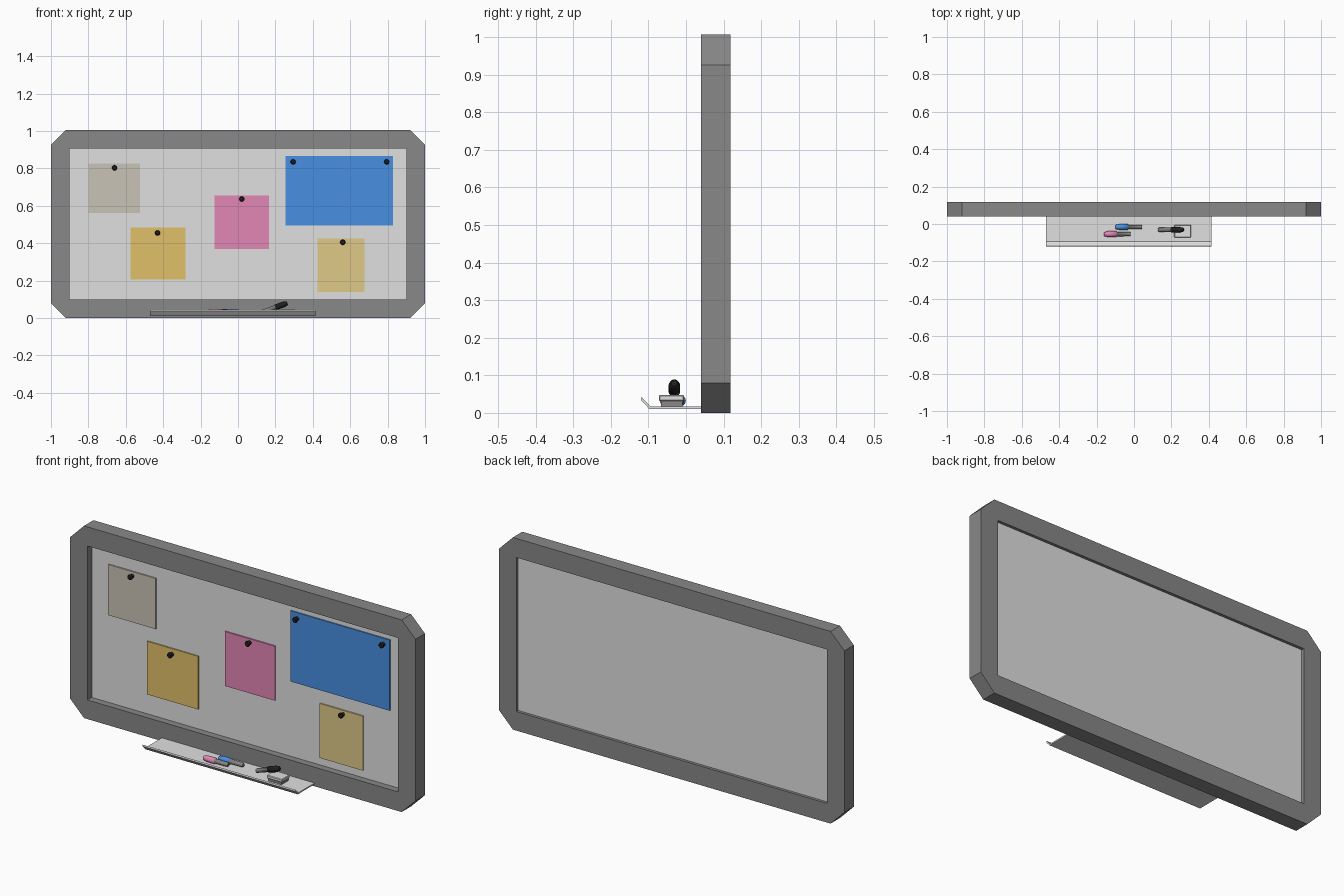
import bpy, bmesh, math
from mathutils import Matrix, Vector

if "Cube" in bpy.data.objects:
    bpy.data.objects.remove(bpy.data.objects["Cube"])


def material(name, r, g, b):
    # sRGB 0-255 to linear
    m = bpy.data.materials.new(name)
    lin = [((c / 255 + 0.055) / 1.055) ** 2.4 for c in (r, g, b)]
    m.diffuse_color = (*lin, 1)
    m.use_nodes = True
    m.node_tree.nodes["Principled BSDF"].inputs["Base Color"].default_value = m.diffuse_color
    return m


GREY = material("frame_grey", 136, 136, 136)
WHITE = material("board_white", 224, 224, 224)
BLUE = material("blue", 72, 144, 226)
PINK = material("pink", 226, 134, 180)
YELLOW = material("yellow", 224, 192, 104)
PALE = material("pale_yellow", 224, 202, 136)
BEIGE = material("beige", 202, 196, 182)
BLACK = material("black", 32, 32, 32)


def finish(bm, name, *mats):
    bmesh.ops.recalc_face_normals(bm, faces=bm.faces)
    me = bpy.data.meshes.new(name)
    bm.to_mesh(me)
    bm.free()
    for m in mats:
        me.materials.append(m)
    ob = bpy.data.objects.new(name, me)
    bpy.context.collection.objects.link(ob)
    return ob


def box(name, mat, x0, x1, y0, y1, z0, z1, bevel=0):
    bm = bmesh.new()
    bmesh.ops.create_cube(bm, size=1)
    for v in bm.verts:
        v.co = Vector(((x0 + x1) / 2 + v.co.x * (x1 - x0),
                       (y0 + y1) / 2 + v.co.y * (y1 - y0),
                       (z0 + z1) / 2 + v.co.z * (z1 - z0)))
    if bevel:
        bmesh.ops.bevel(bm, geom=bm.edges[:], offset=bevel, segments=1, affect='EDGES')
    return finish(bm, name, mat)


def lathe(name, profile, mats, matrix, split=None, n=16):
    """Revolve (position, radius) pairs about local x; past split use material 1."""
    bm = bmesh.new()
    rings = [[bm.verts.new((p, r * math.cos(2 * math.pi * i / n), r * math.sin(2 * math.pi * i / n)))
              for i in range(n)] for p, r in profile]
    for a, b in zip(rings, rings[1:]):
        for i in range(n):
            f = bm.faces.new((a[i], a[(i + 1) % n], b[(i + 1) % n], b[i]))
            f.smooth = True
    bm.faces.new(rings[0])
    bm.faces.new(rings[-1])
    if split is not None:
        for f in bm.faces:
            f.material_index = int(f.calc_center_median().x > split)
    for e in bm.edges:
        if len(e.link_faces) == 2 and e.calc_face_angle(0) > math.radians(35):
            e.smooth = False
    bm.transform(matrix)
    return finish(bm, name, *mats)


# frame: chamfered outer outline bridged to a rectangular opening, front to back
TOP = 1.006
outer = [(-.92, 0), (.92, 0), (1, .08), (1, TOP - .08),
         (.92, TOP), (-.92, TOP), (-1, TOP - .08), (-1, .08)]
inner = [(math.copysign(.9, x), .1 if z < .5 else .906) for x, z in outer]
bm = bmesh.new()
loops = [[bm.verts.new((x, y, z)) for x, z in pts]
         for pts, y in ((outer, .04), (outer, .118), (inner, .118), (inner, .04))]
for k in range(4):
    a, b = loops[k], loops[(k + 1) % 4]
    for i in range(8):
        j = (i + 1) % 8
        bm.faces.new((a[i], a[j], b[j], b[i]))
bmesh.ops.remove_doubles(bm, verts=bm.verts[:], dist=1e-5)
finish(bm, "frame", GREY)

# writing surface
box("board", WHITE, -.9, .9, .076, .103, .1, .906)

# paper notes
for name, mat, x0, x1, z0, z1 in (
        ("beige_note", BEIGE, -.80, -.525, .56, .825),
        ("yellow_note", YELLOW, -.575, -.28, .205, .483),
        ("pink_note", PINK, -.125, .165, .37, .655),
        ("blue_sheet", BLUE, .255, .83, .495, .865),
        ("pale_note", PALE, .425, .675, .14, .425)):
    box(name, mat, x0, x1, .069, .0775, z0, z1)

# push pins, pointing forward from the notes
pin = [(0, .010), (.004, .010), (.006, .007), (.014, .008), (.018, .014), (.023, .014), (.026, .010)]
for i, (x, z) in enumerate(((-.66, .803), (-.43, .455), (.02, .636),
                            (.295, .835), (.795, .835), (.56, .405))):
    lathe(f"pin_{i + 1}", pin, [BLACK],
          Matrix.Translation((x, .070, z)) @ Matrix.Rotation(-math.pi / 2, 4, 'Z'))

# pen tray with upturned lip, profile in y-z swept along x
profile = [(.042, .010), (-.097, .010), (-.120, .034), (-.118, .042), (-.094, .017), (.042, .017)]
bm = bmesh.new()
face = bm.faces.new([bm.verts.new((-.47, y, z)) for y, z in profile])
ext = bmesh.ops.extrude_face_region(bm, geom=[face])["geom"]
bmesh.ops.translate(bm, vec=(.885, 0, 0), verts=[g for g in ext if isinstance(g, bmesh.types.BMVert)])
bm.faces.new([v for v in face.verts]) if not face.is_valid else None
finish(bm, "pen_tray", WHITE)

# eraser: felt pad under a light body
box("eraser_felt", GREY, .222, .298, -.066, -.009, .017, .031)
box("eraser_body", WHITE, .215, .305, -.072, -.005, .031, .048, .003)

# markers: grey barrel, coloured cap with a narrower end
pen = [(0, .009), (.004, .011), (.074, .012), (.0745, .0155), (.122, .0155),
       (.128, .013), (.138, .012), (.142, .008)]


def marker(name, mat, tail, flip, tilt):
    m = Matrix.Translation(tail) @ Matrix.Rotation(-tilt, 4, 'Y')
    if flip:
        m = m @ Matrix.Rotation(math.pi, 4, 'Z')
    lathe(name, pen, [GREY, mat], m, split=.074)


marker("pink_marker", PINK, (-.018, -.054, .0325), True, 0)
marker("blue_marker", BLUE, (.043, -.016, .0325), True, 0)
marker("black_marker", BLACK, (.130, -.031, .033), False, math.radians(19))
